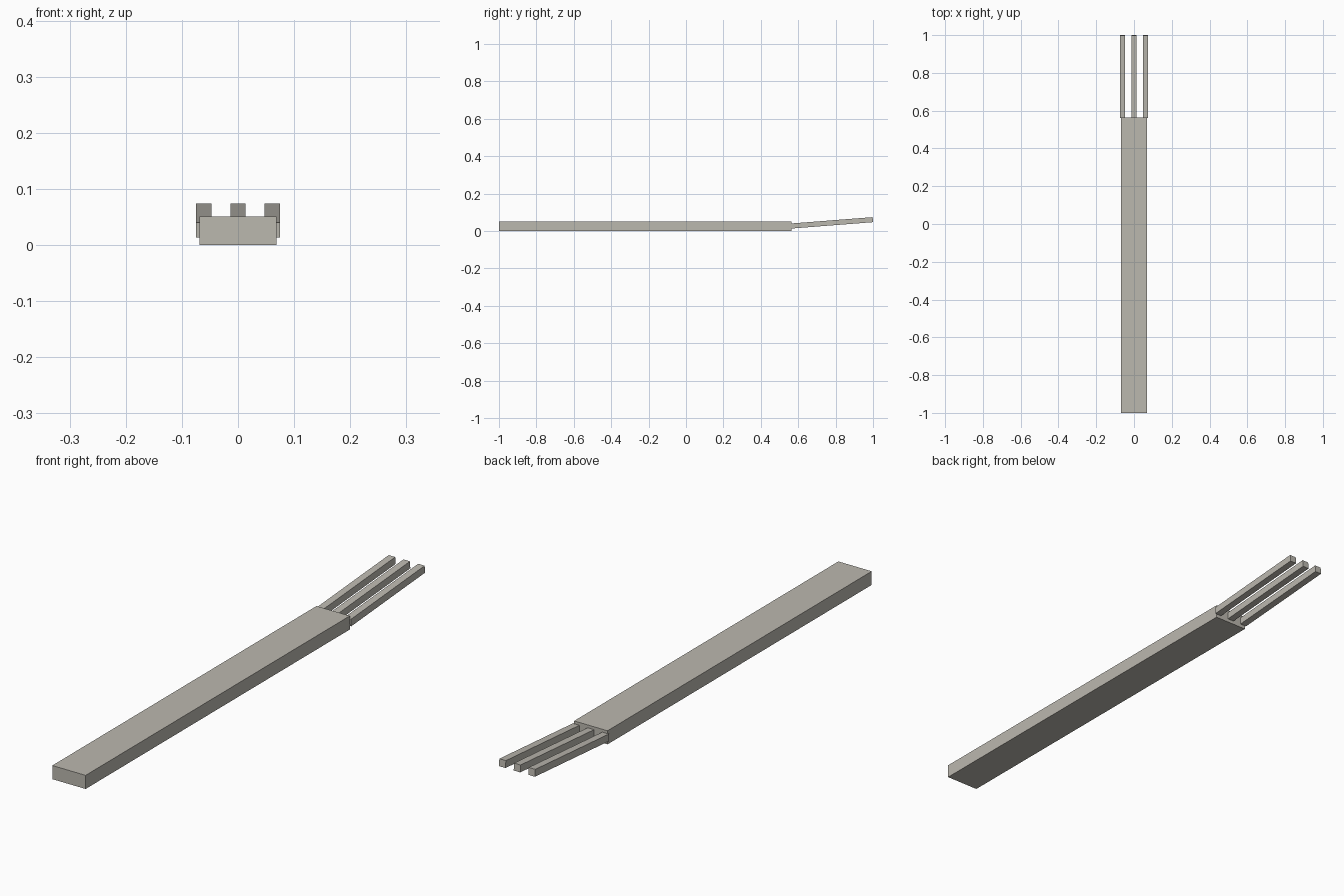
import bpy, math

if "Cube" in bpy.data.objects:
    bpy.data.objects.remove(bpy.data.objects["Cube"])

# Single warm grey
grey = bpy.data.materials.new("warm grey")
grey.diffuse_color = (0.50, 0.48, 0.43, 1)
grey.use_nodes = True
grey.node_tree.nodes["Principled BSDF"].inputs["Base Color"].default_value = grey.diffuse_color


def box(name, size, centre, tilt=0.0):
    x, y, z = (s / 2 for s in size)
    verts = [(sx * x, sy * y, sz * z) for sx in (-1, 1) for sy in (-1, 1) for sz in (-1, 1)]
    faces = [(0, 1, 3, 2), (4, 6, 7, 5), (0, 4, 5, 1), (2, 3, 7, 6), (0, 2, 6, 4), (1, 5, 7, 3)]
    mesh = bpy.data.meshes.new(name)
    mesh.from_pydata(verts, [], faces)
    mesh.materials.append(grey)
    obj = bpy.data.objects.new(name, mesh)
    obj.location = centre
    obj.rotation_euler.x = tilt
    bpy.context.collection.objects.link(obj)
    return obj


# Flat handle lying on the ground
HANDLE_END = 0.563
box("handle", (0.138, 1 + HANDLE_END, 0.051), (0, (HANDLE_END - 1) / 2, 0.0255))

# Three square tines rising gently from the handle end
T = 0.027
tilt = math.atan2(0.034, 1 - HANDLE_END)
length = math.hypot(0.034, 1 - HANDLE_END)
for name, x in (("left_tine", -0.061), ("middle_tine", 0), ("right_tine", 0.061)):
    box(name, (T, length, T), (x, (1 + HANDLE_END) / 2 - 0.001, 0.0437), tilt)
